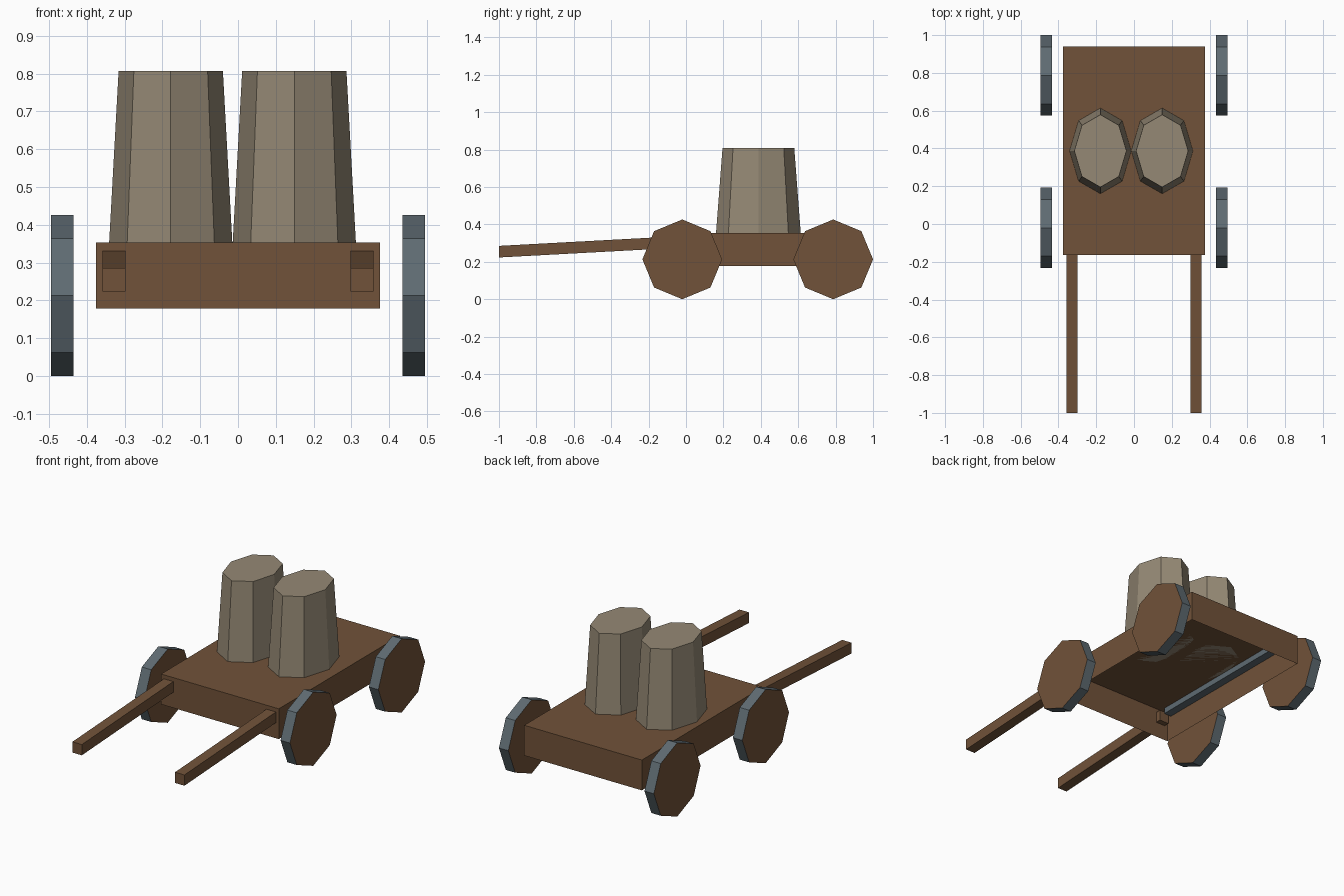
import bpy, bmesh, math
from mathutils import Matrix, Vector

if "Cube" in bpy.data.objects:
    bpy.data.objects.remove(bpy.data.objects["Cube"])


def material(name, rgb):
    m = bpy.data.materials.new(name)
    m.diffuse_color = (*rgb, 1)
    m.use_nodes = True
    m.node_tree.nodes["Principled BSDF"].inputs["Base Color"].default_value = m.diffuse_color
    return m


WOOD = material("brown wood", (0.165, 0.085, 0.041))
SLATE = material("slate metal", (0.114, 0.147, 0.168))
TAN = material("tan barrel", (0.300, 0.250, 0.178))


def finish(name, bm, *mats):
    bmesh.ops.recalc_face_normals(bm, faces=bm.faces)
    me = bpy.data.meshes.new(name)
    bm.to_mesh(me)
    bm.free()
    for m in mats:
        me.materials.append(m)
    ob = bpy.data.objects.new(name, me)
    bpy.context.collection.objects.link(ob)
    return ob


def box(lo, hi):
    lo, hi = Vector(lo), Vector(hi)
    bm = bmesh.new()
    bmesh.ops.create_cube(bm, size=1)
    for v in bm.verts:
        v.co = [a + (b - a) * (c + 0.5) for a, b, c in zip(lo, hi, v.co)]
    return bm


# Cart bed: a deck with four sides, open underneath
bm = box((-0.376, -0.165, 0.178), (0.376, 0.94, 0.353))
bm.normal_update()
bmesh.ops.delete(bm, geom=[f for f in bm.faces if f.normal.z < -0.5], context='FACES_ONLY')
finish("cart_bed", bm, WOOD)

for side, label in ((-1, "left"), (1, "right")):
    # Sloping pull shaft, its end just through the front board
    bm = box((side * 0.328 - 0.03, -1.0, -0.031), (side * 0.328 + 0.03, -0.135, 0.031))
    for v in bm.verts:
        v.co.z += 0.254 + (v.co.y + 1.0) * 0.054
    finish(label + "_shaft", bm, WOOD)

    # Metal rail under the deck edge
    xs = sorted((side * 0.325, side * 0.372))
    finish(label + "_under_rail", box((xs[0], -0.13, 0.318), (xs[1], 0.92, 0.351)), SLATE)

    # Eight-sided wheels: wooden faces, metal tread
    for y, end in ((-0.02, "front"), (0.787, "rear")):
        bm = bmesh.new()
        bmesh.ops.create_cone(bm, cap_ends=True, segments=8, radius1=0.213,
                              radius2=0.213, depth=0.06)
        bm.transform(Matrix.Translation((side * 0.465, y, 0.213))
                     @ Matrix.Rotation(math.pi / 2, 4, 'Y'))
        bm.normal_update()
        for f in bm.faces:
            f.material_index = 0 if abs(f.normal.x) > 0.5 else 1
        finish(f"{end}_{label}_wheel", bm, WOOD, SLATE)

# Two tapered oval barrels side by side
for x, label in ((-0.178, "left"), (0.149, "right")):
    bm = bmesh.new()
    bmesh.ops.create_cone(bm, cap_ends=True, segments=8, radius1=0.163,
                          radius2=0.138, depth=0.454)
    bm.transform(Matrix.Translation((x, 0.387, 0.58)) @ Matrix.Diagonal((1, 1.39, 1, 1)))
    finish(label + "_barrel", bm, TAN)
